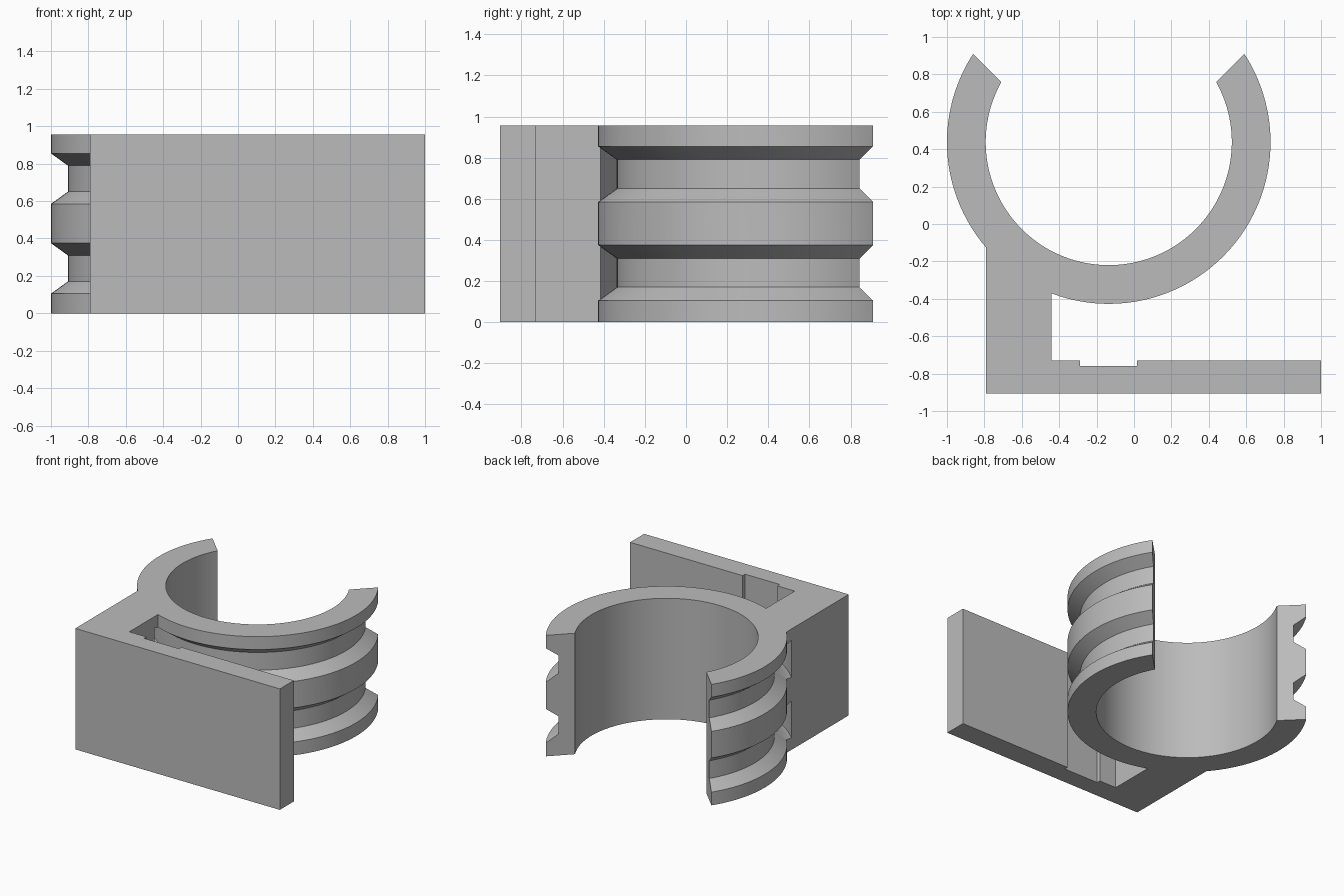
import bpy, bmesh
from math import sin, cos, asin, acos, pi, radians

if "Cube" in bpy.data.objects:
    bpy.data.objects.remove(bpy.data.objects["Cube"])

HEIGHT = 0.957
CX, CY = -0.135, 0.438               # ring centre
R_OUT, R_IN, R_FLOOR, R_CUT = 0.865, 0.658, 0.775, 0.906
ARM_L, ARM_R = -0.79, -0.44          # arm sides
FRONT, BACK = -0.905, -0.73          # plate faces

grey = bpy.data.materials.new("light_grey")
grey.use_nodes = True
colour = (0.5, 0.5, 0.5, 1)
grey.diffuse_color = colour
grey.node_tree.nodes["Principled BSDF"].inputs["Base Color"].default_value = colour


def arc(radius, start, end):
    """Points along the ring from one angle to another."""
    n = max(4, round(abs(end - start) / radians(3)))
    angles = [start + (end - start) * i / n for i in range(n + 1)]
    return [(CX + radius * cos(a), CY + radius * sin(a)) for a in angles]


def make_object(name, bm):
    bmesh.ops.recalc_face_normals(bm, faces=bm.faces)
    mesh = bpy.data.meshes.new(name)
    bm.to_mesh(mesh)
    bm.free()
    mesh.materials.append(grey)
    obj = bpy.data.objects.new(name, mesh)
    bpy.context.collection.objects.link(obj)
    return obj


def mouth(radius):
    """Angle where the 45 degree mouth cut meets a radius."""
    return pi / 4 - asin(0.179 / radius)


def at_x(x):
    """Angle where the lower outer ring reaches x."""
    return -acos((x - CX) / R_OUT)


# Outline of open ring, arm and slotted plate
outline = arc(R_OUT, mouth(R_OUT), at_x(ARM_R))
outline += [(ARM_R, BACK), (-0.29, BACK), (-0.29, -0.76), (0.015, -0.76),
            (0.015, BACK), (1, BACK), (1, FRONT), (ARM_L, FRONT)]
outline += arc(R_OUT, at_x(ARM_L), -pi - mouth(R_OUT))
outline += arc(R_IN, -pi - mouth(R_IN), mouth(R_IN))

bm = bmesh.new()
base = bm.faces.new([bm.verts.new((x, y, 0)) for x, y in outline])
top = bmesh.ops.extrude_face_region(bm, geom=[base])["geom"]
bmesh.ops.translate(bm, vec=(0, 0, HEIGHT),
                    verts=[v for v in top if isinstance(v, bmesh.types.BMVert)])
clip = make_object("ring_clip_bracket", bm)


def groove_cutter(z):
    """Lathed trapezoid ring, centred on height z."""
    section = [(R_FLOOR, -0.07), (R_OUT, -0.135), (R_CUT, -0.145),
               (R_CUT, 0.145), (R_OUT, 0.135), (R_FLOOR, 0.07)]
    bm = bmesh.new()
    n = 120
    loops = [[bm.verts.new((CX + r * cos(2 * pi * i / n),
                            CY + r * sin(2 * pi * i / n), z + h))
              for r, h in section] for i in range(n)]
    for i in range(n):
        a, b = loops[i], loops[(i + 1) % n]
        for j in range(len(section)):
            k = (j + 1) % len(section)
            bm.faces.new((a[j], b[j], b[k], a[k]))
    return make_object("groove_cutter", bm)


# Two grooves running round the ring and through the arm
bpy.context.view_layer.objects.active = clip
for z in (0.24, 0.72):
    cutter = groove_cutter(z)
    cutter.hide_render = True
    mod = clip.modifiers.new("groove", 'BOOLEAN')
    mod.operation = 'DIFFERENCE'
    mod.solver = 'EXACT'
    mod.object = cutter
    bpy.ops.object.modifier_apply(modifier=mod.name)
    bpy.data.objects.remove(cutter)

bpy.ops.object.select_all(action='DESELECT')
clip.select_set(True)
bpy.ops.object.shade_smooth_by_angle(angle=radians(25))
